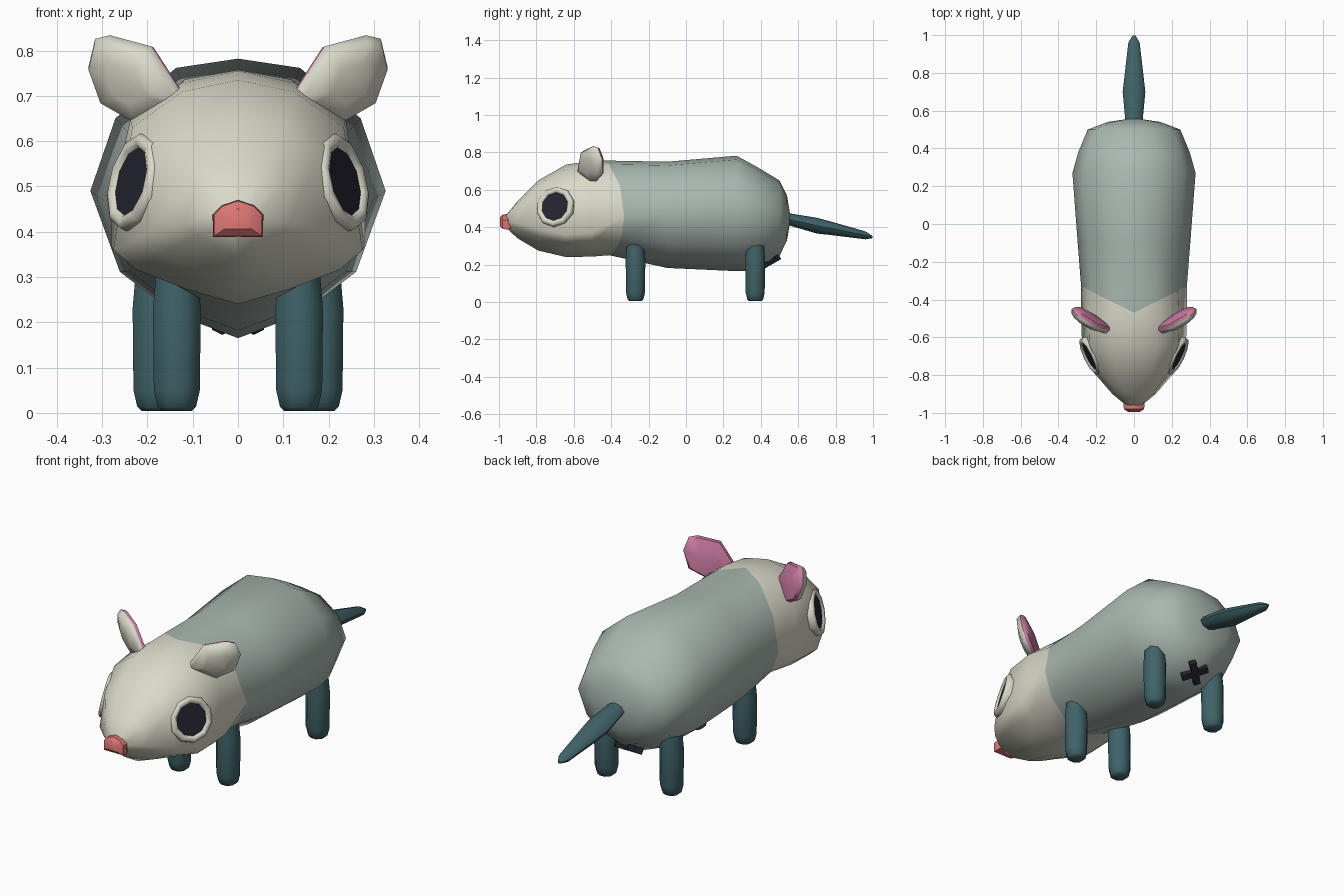
import bpy, bmesh, math
from mathutils import Vector, Matrix

cube = bpy.data.objects.get("Cube")
if cube:
    bpy.data.objects.remove(cube, do_unlink=True)


def material(name, rgb):
    m = bpy.data.materials.new(name)
    m.use_nodes = True
    m.diffuse_color = (*rgb, 1)
    bsdf = next(n for n in m.node_tree.nodes if n.type == 'BSDF_PRINCIPLED')
    bsdf.inputs["Base Color"].default_value = (*rgb, 1)
    return m


CREAM = material("cream", (0.70, 0.70, 0.59))
GREY = material("grey_green", (0.40, 0.48, 0.44))
TEAL = material("dark_teal", (0.05, 0.125, 0.14))
PINK = material("ear_pink", (0.60, 0.20, 0.36))
ROSE = material("nose_rose", (0.70, 0.18, 0.17))
DARK = material("near_black", (0.018, 0.018, 0.03))


def finish(name, bm, mats, angle=50):
    bmesh.ops.recalc_face_normals(bm, faces=bm.faces)
    me = bpy.data.meshes.new(name)
    bm.to_mesh(me)
    bm.free()
    for m in mats:
        me.materials.append(m)
    ob = bpy.data.objects.new(name, me)
    bpy.context.collection.objects.link(ob)
    bpy.ops.object.select_all(action='DESELECT')
    ob.select_set(True)
    bpy.context.view_layer.objects.active = ob
    bpy.ops.object.shade_smooth_by_angle(angle=math.radians(angle))
    return ob


def loft(name, rings, mats, mat_rule=lambda i: 0, angle=50):
    """Skin closed rings of points; cap both ends."""
    bm = bmesh.new()
    rows = [[bm.verts.new(p) for p in r] for r in rings]
    n = len(rows[0])
    for i in range(len(rows) - 1):
        for j in range(n):
            k = (j + 1) % n
            f = bm.faces.new((rows[i][j], rows[i][k], rows[i + 1][k], rows[i + 1][j]))
            f.material_index = mat_rule(i)
    for row, i in ((rows[0], 0), (rows[-1], len(rows) - 1)):
        bm.faces.new(row).material_index = mat_rule(i)
    return finish(name, bm, mats, angle)


def lathe(name, profile, origin, axis, mats, sides=8, mat_rule=lambda i: 0, angle=50):
    """Spin (radius, height) pairs around an axis through origin."""
    q = Vector(axis).to_track_quat('Z', 'Y')
    rings = [[Vector(origin) + q @ Vector((r * math.cos(a), r * math.sin(a), h))
              for a in (math.tau * (k + 0.5) / sides for k in range(sides))]
             for r, h in profile]
    return loft(name, rings, mats, mat_rule, angle)


# Body and head: one skin, coloured on either side of the slanted neck seam
def section(y, bottom, mid, top, w, seam=False):
    head = y < -0.4
    low = [(0.42, 0.72), (0.82, 0.36)] if head else [(0.42, 0.84), (0.8, 0.55)]
    high = [(0.85, 0.72), (0.45, 0.93)] if head else [(0.83, 0.55), (0.42, 0.93)]
    half = [(0, bottom)] + [(w * a, mid - (mid - bottom) * b) for a, b in low]
    half += [(w, mid)] + [(w * a, mid + (top - mid) * b) for a, b in high] + [(0, top)]
    ring = half + [(-x, z) for x, z in half[-2:0:-1]]
    bend = lambda x, z: -(0.14 if z > mid else 0.08) * (1 - abs(x) / w) if seam else 0
    return [(x, y + bend(x, z), z) for x, z in ring]


stations = [
    (-0.965, 0.40, 0.43, 0.46, 0.035), (-0.90, 0.34, 0.42, 0.54, 0.115),
    (-0.79, 0.275, 0.39, 0.65, 0.21), (-0.64, 0.24, 0.36, 0.735, 0.275),
    (-0.50, 0.243, 0.37, 0.755, 0.28), (-0.33, 0.25, 0.46, 0.757, 0.28, True),
    (-0.10, 0.182, 0.47, 0.75, 0.298), (0.27, 0.165, 0.49, 0.782, 0.326),
    (0.38, 0.168, 0.48, 0.722, 0.295), (0.50, 0.245, 0.46, 0.65, 0.245),
    (0.54, 0.33, 0.45, 0.57, 0.14), (0.555, 0.42, 0.45, 0.48, 0.04)]
loft("body", [section(*s) for s in stations], [CREAM, GREY],
     lambda i: 0 if i < 5 else 1, 75)

# Legs
leg_profile = [(0.035, 0.004), (0.046, 0.014), (0.055, 0.05), (0.057, 0.23), (0.045, 0.36)]
for side, s in (("left", 1), ("right", -1)):
    for part, x, y in (("front", 0.135, -0.27), ("back", 0.18, 0.37)):
        lathe(f"{side}_{part}_leg", leg_profile, (s * x, y, 0), (0, 0, 1), [TEAL])

# Tail: tapered, drooping backwards
path = [(0.50, 0.452, 0.046), (0.56, 0.44, 0.047), (0.70, 0.408, 0.06),
        (0.77, 0.395, 0.052), (0.96, 0.356, 0.030), (0.998, 0.347, 0.008)]
loft("tail", [[(r * math.cos(a), y, z + 0.7 * r * math.sin(a))
               for a in (math.tau * k / 8 for k in range(8))] for y, z, r in path], [TEAL])

# Nose
nose = [(-0.93, 0.8), (-0.955, 1.0), (-0.98, 0.95), (-0.995, 0.55)]
nose_shape = [(-0.055, -0.04), (0.055, -0.04), (0.056, 0.01), (0.036, 0.03),
              (0, 0.042), (-0.036, 0.03), (-0.056, 0.01)]
loft("nose", [[(x * s, y, 0.428 + z * s) for x, z in nose_shape] for y, s in nose], [ROSE], angle=40)

# Eyes: rounded rim with an inset flat pupil
eye_profile = [(0.10, -0.045), (0.110, -0.005), (0.106, 0.008), (0.094, 0.014),
               (0.082, 0.010), (0.077, 0.003), (0.02, 0.003)]
for side, s in (("left", 1), ("right", -1)):
    lathe(f"{side}_eye", eye_profile, (s * 0.232, -0.70, 0.51), (s * 0.88, -0.42, 0.22),
          [CREAM, DARK], 10, lambda i: 1 if i >= 5 else 0)

# Ears: cream cupped front, pink back
outline = [(-0.125, -0.045), (-0.05, 0.075), (0.055, 0.10), (0.095, 0.092),
           (0.12, 0.03), (0.095, -0.055), (0.0, -0.105), (-0.10, -0.06)]
ear_layers = [(0.45, -0.034), (0.88, -0.020), (1.0, 0.004), (0.92, 0.020), (0.45, 0.030)]
for side, s in (("left", 1), ("right", -1)):
    u = Vector((0.84, 0.54, 0))
    n = Vector((-0.54, 0.84, 0.2)).normalized()
    v = n.cross(u) * -1
    if v.z < 0:
        v = -v
    c = Vector((0.228, -0.512, 0.735))
    rings = [[c + u * a * k + v * b * k + n * d for a, b in outline] for k, d in ear_layers]
    rings = [[(s * p.x, p.y, p.z) for p in r] for r in rings]
    loft(f"{side}_ear", rings, [CREAM, PINK], lambda i: 0 if i < 2 else 1)

# Crossed mark under the rump
bm = bmesh.new()
for turn in (45, -45):
    m = (Matrix.Translation((0, 0.452, 0.214)) @ Matrix.Rotation(math.radians(30), 4, 'X')
         @ Matrix.Rotation(math.radians(turn), 4, 'Z') @ Matrix.Diagonal((0.13, 0.032, 0.03, 1)))
    bmesh.ops.create_cube(bm, size=1, matrix=m)
finish("rump_cross", bm, [DARK], 30)
